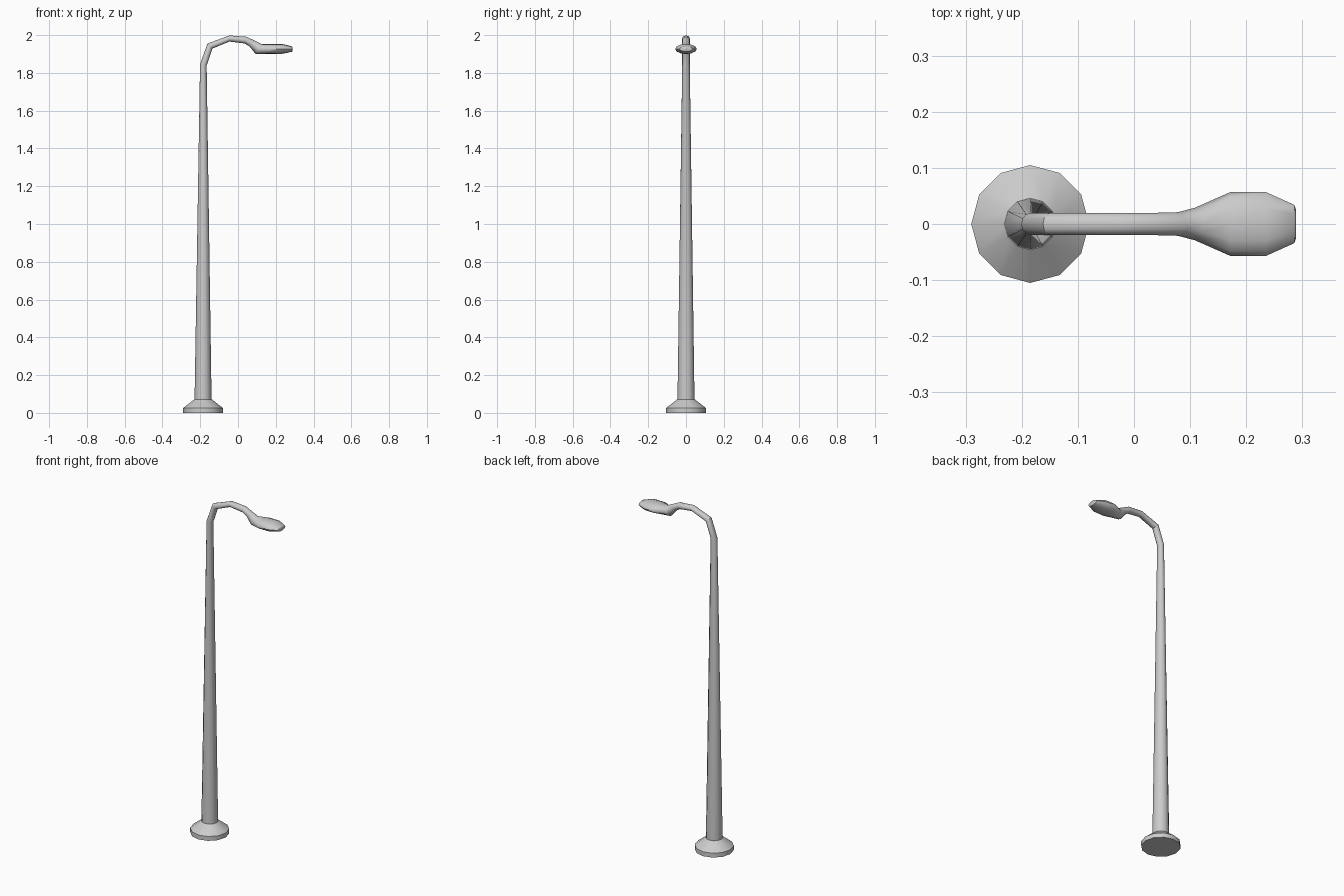
import bpy, bmesh
from math import cos, sin, pi
from mathutils import Vector

if "Cube" in bpy.data.objects:
    bpy.data.objects.remove(bpy.data.objects["Cube"])

SIDES = 12
CX = -0.185  # pole axis


def loft(name, sections, angle):
    """Skin elliptical rings; each is (outer xz, inner xz, half width in y)."""
    bm = bmesh.new()
    rings = []
    for (ox, oz), (ix, iz), w in sections:
        a, b = Vector((ox, 0, oz)), Vector((ix, 0, iz))
        mid, half = (a + b) / 2, (a - b) / 2
        rings.append([bm.verts.new(mid + half * cos(2 * pi * i / SIDES)
                                   + Vector((0, w * sin(2 * pi * i / SIDES), 0)))
                      for i in range(SIDES)])
    for r, s in zip(rings, rings[1:]):
        for i in range(SIDES):
            j = (i + 1) % SIDES
            bm.faces.new((r[i], r[j], s[j], s[i]))
    bm.faces.new(rings[0])
    bm.faces.new(rings[-1])
    bmesh.ops.recalc_face_normals(bm, faces=bm.faces)
    mesh = bpy.data.meshes.new(name)
    bm.to_mesh(mesh)
    bm.free()
    ob = bpy.data.objects.new(name, mesh)
    bpy.context.collection.objects.link(ob)
    bpy.ops.object.select_all(action='DESELECT')
    ob.select_set(True)
    bpy.context.view_layer.objects.active = ob
    bpy.ops.object.shade_smooth_by_angle(angle=angle)
    return ob


def disc(r, z):
    return ((CX - r, z), (CX + r, z), r)


# Flared foot
loft("base", [disc(0.105, 0), disc(0.105, 0.026), disc(0.046, 0.072)], pi / 5)

# Tapered pole running into the curved arm
neck = ((0.094, 1.968), (0.062, 1.939), 0.021)
loft("pole_and_arm", [
    disc(0.045, 0.072),
    ((-0.201, 1.845), (-0.166, 1.839), 0.02),
    ((-0.162, 1.955), (-0.135, 1.929), 0.02),
    ((-0.045, 1.998), (-0.045, 1.966), 0.02),
    ((0.046, 1.991), (0.035, 1.956), 0.02),
    neck,
], pi / 5)

# Flattened lamp head with blunt tip
loft("lamp_head", [
    neck,
    ((0.124, 1.953), (0.093, 1.900), 0.029),
    ((0.172, 1.953), (0.172, 1.900), 0.057),
    ((0.235, 1.953), (0.235, 1.901), 0.057),
    ((0.286, 1.940), (0.286, 1.912), 0.034),
    ((0.289, 1.935), (0.289, 1.917), 0.024),
], pi / 4)
